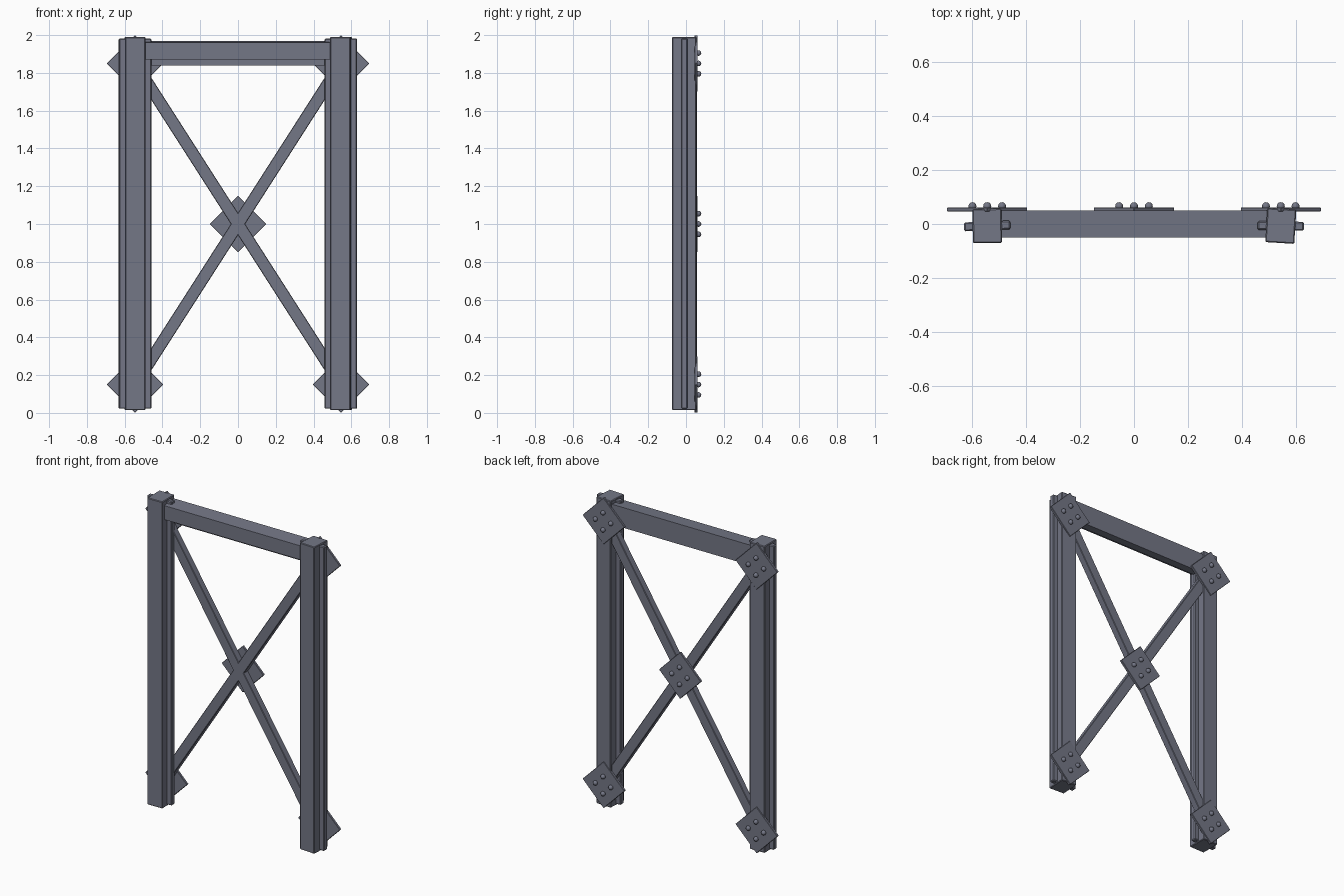
import bpy, math

if "Cube" in bpy.data.objects:
    bpy.data.objects.remove(bpy.data.objects["Cube"])

# Blue-grey painted steel
steel = bpy.data.materials.new("steel")
steel.diffuse_color = (0.175, 0.185, 0.24, 1)
steel.use_nodes = True
steel.node_tree.nodes["Principled BSDF"].inputs["Base Color"].default_value = steel.diffuse_color


def box(name, center, size, rot=(0, 0, 0), bevel=0.004):
    bpy.ops.mesh.primitive_cube_add(size=1, location=center, rotation=rot)
    ob = bpy.context.object
    ob.name = name
    ob.scale = size
    bpy.ops.object.transform_apply(location=False, rotation=False, scale=True)
    m = ob.modifiers.new("edge", 'BEVEL')
    m.width = bevel
    m.segments = 1
    ob.data.materials.append(steel)
    return ob


X, LOW, HIGH = 0.545, 0.15, 1.85

# Posts: a deep box with a thin rib on each side, slightly twisted
for side, s, twist, rib_twist in (("left", -1, 0.7, 2.5), ("right", 1, -3.5, -1)):
    box(side + "_post", (s * X, -0.007, 1.002), (0.108, 0.127, 1.976),
        (0, 0, math.radians(twist)))
    box(side + "_post_rib", (s * X, -0.007, 1.002), (0.172, 0.033, 1.96),
        (0, 0, math.radians(rib_twist)), 0.005)

# Top beam: profile with a lip hanging along the back, extruded along x
profile = [(-0.05, 1.87), (-0.05, 1.96), (0.05, 1.968),
           (0.05, 1.838), (0.0, 1.838), (0.0, 1.87)]
n = len(profile)
verts = [(x, y, z) for x in (-0.51, 0.51) for y, z in profile]
faces = [(i, i + n, (i + 1) % n + n, (i + 1) % n) for i in range(n)]
faces += [tuple(range(n)), tuple(reversed(range(n, 2 * n)))]
mesh = bpy.data.meshes.new("top_beam")
mesh.from_pydata(verts, [], faces)
mesh.update()
mesh.materials.append(steel)
beam = bpy.data.objects.new("top_beam", mesh)
bpy.context.collection.objects.link(beam)

# Crossed diagonal braces
length = math.hypot(2 * X, HIGH - LOW)
tilt = math.atan2(2 * X, HIGH - LOW)
for name, s in (("brace_rising", 1), ("brace_falling", -1)):
    box(name, (0, 0.026, 1.0), (0.064, 0.045, length), (0, s * tilt, 0), 0.003)

# Diamond gusset plates, each with four round rivets
spots = [("centre", 0, 1.0)]
spots += [(f"{v}_{h}", s * X, z) for v, z in (("lower", LOW), ("upper", HIGH))
          for h, s in (("left", -1), ("right", 1))]
for label, x, z in spots:
    box(label + "_gusset_plate", (x, 0.054, z), (0.212, 0.016, 0.212),
        (0, math.pi / 4, 0), 0.002)
    for k in range(4):
        a = k * math.pi / 2
        bpy.ops.mesh.primitive_uv_sphere_add(
            segments=12, ring_count=8, radius=0.015,
            location=(x + 0.055 * math.cos(a), 0.066, z + 0.055 * math.sin(a)))
        rivet = bpy.context.object
        rivet.name = f"{label}_rivet_{k + 1}"
        rivet.data.materials.append(steel)
        bpy.ops.object.shade_smooth_by_angle(angle=math.radians(50))
